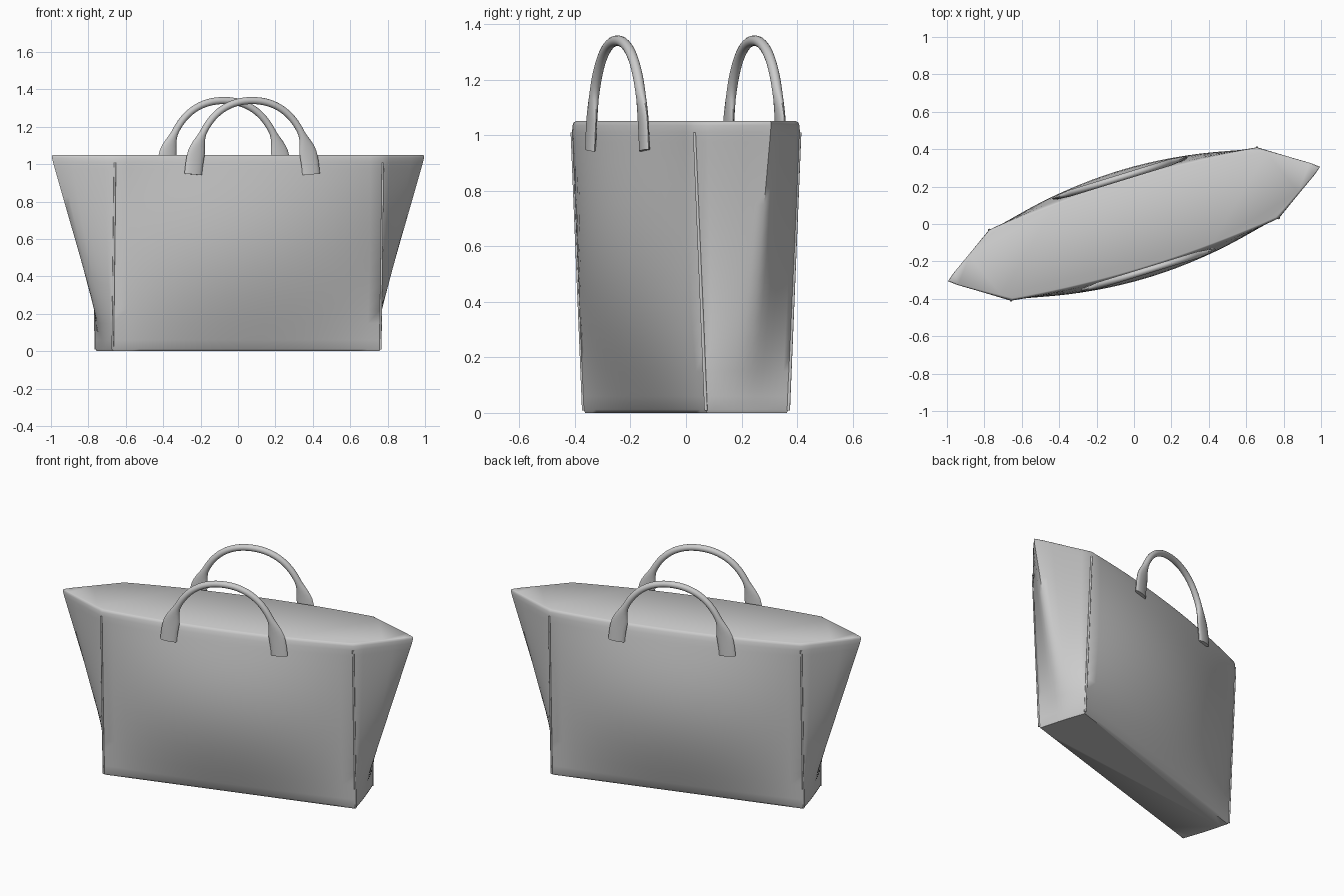
import bpy, bmesh, math

if "Cube" in bpy.data.objects:
    bpy.data.objects.remove(bpy.data.objects["Cube"])

TURN = math.radians(17.1)
H = 1.05


def finish(name, bm, angle=40):
    bmesh.ops.recalc_face_normals(bm, faces=bm.faces)
    me = bpy.data.meshes.new(name)
    bm.to_mesh(me)
    bm.free()
    ob = bpy.data.objects.new(name, me)
    bpy.context.collection.objects.link(ob)
    ob.rotation_euler.z = TURN
    bpy.context.view_layer.objects.active = ob
    ob.select_set(True)
    bpy.ops.object.shade_smooth_by_angle(angle=math.radians(angle))
    ob.select_set(False)
    return ob


def skin(bm, rings):
    vr = [[bm.verts.new(p) for p in r] for r in rings]
    n = len(vr[0])
    for a, b in zip(vr, vr[1:]):
        for i in range(n):
            j = (i + 1) % n
            bm.faces.new((a[i], a[j], b[j], b[i]))
    bm.faces.new(vr[0][::-1])
    bm.faces.new(vr[-1])


def depth(t):
    return 0.155 + 0.045 * t


# horizontal outline: bulging front panel, then folded side gusset, then repeated by half turn
def outline(z, inset=0.0):
    t = z / H
    d, xc = depth(t) - inset, 0.75 - inset
    bow = 0.045 * t + 0.092 * math.sin(math.pi * t)
    tip = max(0.004, 0.315 * t - 0.018)
    e = 0.03 + 0.3 * (1 - t)
    half = []
    for i in range(20):
        u = -1 + i / 10
        half.append((xc * u, -d - bow * (1 - u * u)))
    edge = math.sqrt(1 + e * e)
    for i in range(12):
        v = -1 + i / 6
        half.append((xc + tip * (edge - math.sqrt(v * v + e * e)) / (edge - e), d * v))
    half = half + [(-x, -y) for x, y in half]
    return [(x, y, z) for x, y in half]


# bag body with softly rounded rim
bm = bmesh.new()
levels = [0.012, 0.06] + [H * i / 14 for i in range(2, 14)] + [1.01]
skin(bm, [outline(0, 0.005)] + [outline(z) for z in levels]
     + [outline(1.035, 0.002), outline(1.046, 0.006), outline(H, 0.012)])
finish("bag_body", bm, 60)


# thin corner seams
bm = bmesh.new()
for sx in (-1, 1):
    for sy in (-1, 1):
        rings = []
        for z in (0.008, 0.5, 1.01):
            y = sy * depth(z / H)
            rings.append([(sx * 0.749 + 0.006 * math.cos(a), y + 0.006 * math.sin(a), z)
                          for a in [k * math.tau / 8 for k in range(8)]])
        skin(bm, rings)
finish("corner_seams", bm, 60)


# handles: round arch that flares into wide flat feet
def bez(t, a, b, c, d):
    s = 1 - t
    return s**3 * a + 3 * s * s * t * b + 3 * s * t * t * c + t**3 * d


def arch(t):
    return bez(t, 0.33, 0.31, 0.19, 0.0), bez(t, 0.945, 1.20, 1.34, 1.34)


def handle(name, side):
    half = []
    N = 24
    for i in range(N + 1):
        t = i / N
        x, z = arch(t)
        x0, z0 = arch(max(0, t - 0.01))
        x1, z1 = arch(min(1, t + 0.01))
        if i == N:
            x1, z1 = -x0, z0
        l = math.hypot(x1 - x0, z1 - z0)
        nx, nz = (z1 - z0) / l, -(x1 - x0) / l
        k = min(1, max(0, (t - 0.14) / 0.22))
        k = k * k * (3 - 2 * k)
        half.append((x, z, nx, nz, 0.049 - 0.03 * k, 0.014 + 0.004 * k))
    path = half + [(-x, z, -nx, nz, w, d) for x, z, nx, nz, w, d in half[-2::-1]]
    rings = []
    for x, z, nx, nz, w, d in path:
        ring = []
        for k in range(14):
            a = k * math.tau / 14
            ring.append((x + nx * w * math.cos(a), side * 0.258 + d * math.sin(a), z + nz * w * math.cos(a)))
        rings.append(ring)
    bm = bmesh.new()
    skin(bm, rings)
    finish(name, bm, 50)


handle("front_handle", -1)
handle("back_handle", 1)
